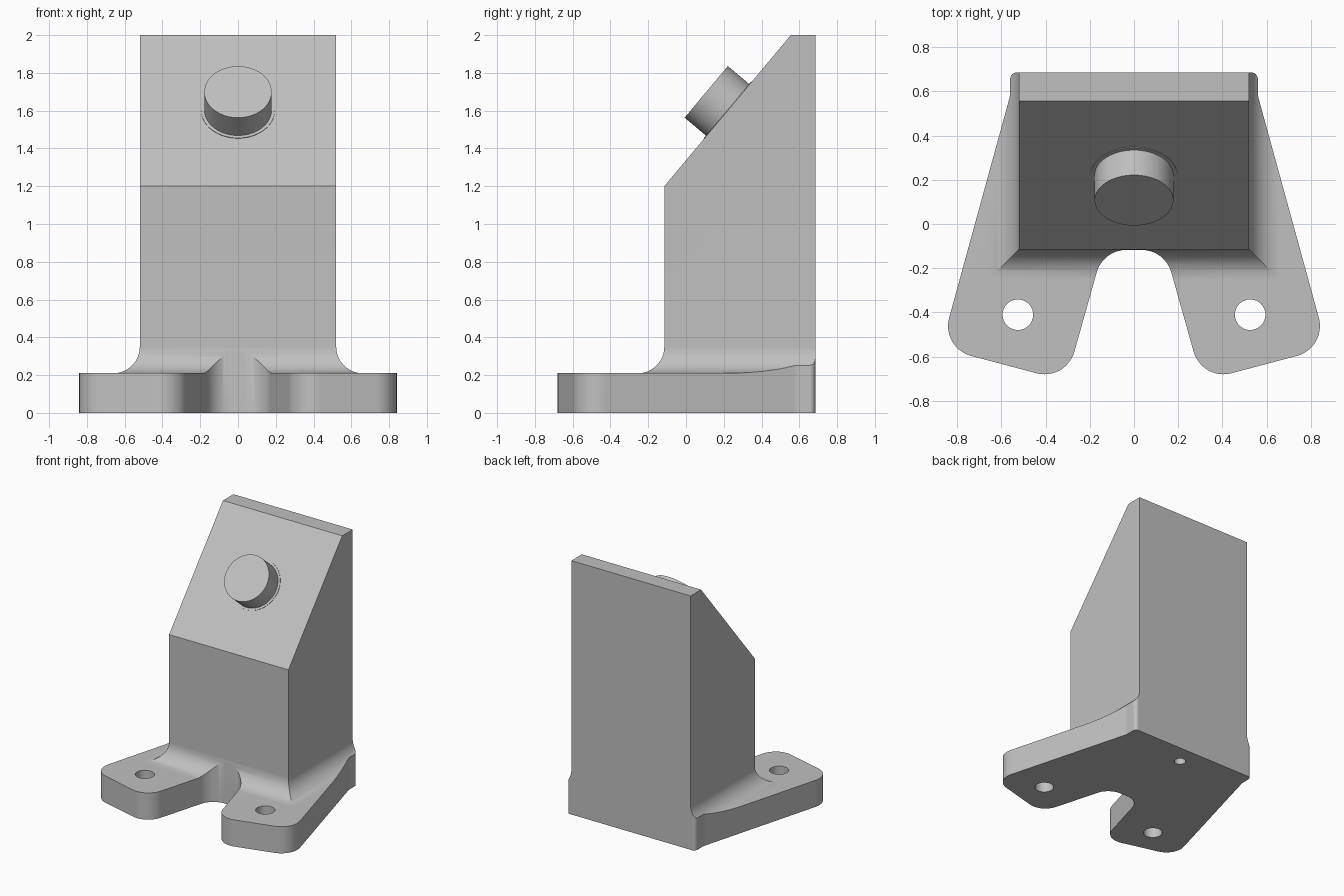
import bpy, bmesh, math
from mathutils import Vector, Matrix

if "Cube" in bpy.data.objects:
    bpy.data.objects.remove(bpy.data.objects["Cube"])

grey = bpy.data.materials.new("plain grey")
grey.use_nodes = True
grey.diffuse_color = (0.53, 0.53, 0.53, 1)
grey.node_tree.nodes["Principled BSDF"].inputs["Base Color"].default_value = grey.diffuse_color

HALF, FRONT, BACK = 0.52, -0.115, 0.685      # column footprint
PLATE, FILLET = 0.21, 0.14                   # plate height, fillet radius
SLOPE_FOOT = Vector((0, FRONT, 1.2))
SLOPE = Vector((0, -0.8, 0.67)).normalized()


def finish(name, bm):
    bmesh.ops.recalc_face_normals(bm, faces=bm.faces)
    mesh = bpy.data.meshes.new(name)
    bm.to_mesh(mesh)
    bm.free()
    mesh.materials.append(grey)
    obj = bpy.data.objects.new(name, mesh)
    bpy.context.collection.objects.link(obj)
    return obj


def activate(obj):
    bpy.ops.object.select_all(action='DESELECT')
    obj.select_set(True)
    bpy.context.view_layer.objects.active = obj


def smooth(obj):
    activate(obj)
    bpy.ops.object.shade_smooth_by_angle(angle=math.radians(25))
    mod = obj.modifiers.new("even shading", 'WEIGHTED_NORMAL')
    mod.keep_sharp = True


def cylinder(name, centre, radius, depth, axis=Vector((0, 0, 1))):
    bm = bmesh.new()
    turn = axis.to_track_quat('Z', 'Y').to_matrix().to_4x4()
    bmesh.ops.create_cone(bm, cap_ends=True, segments=64, radius1=radius, radius2=radius,
                          depth=depth, matrix=Matrix.Translation(centre) @ turn)
    return finish(name, bm)


def boolean(obj, cutter, operation):
    cutter.hide_render = True
    mod = obj.modifiers.new("cut", 'BOOLEAN')
    mod.operation, mod.object, mod.solver = operation, cutter, 'EXACT'
    activate(obj)
    bpy.ops.object.modifier_apply(modifier=mod.name)
    bpy.data.objects.remove(cutter)


def rounded(corners, steps=12):
    """Replace each corner (x, y, radius) of a closed polygon by an arc."""
    out = []
    for i, (x, y, r) in enumerate(corners):
        p = Vector((x, y))
        a = (Vector(corners[i - 1][:2]) - p).normalized()
        b = (Vector(corners[(i + 1) % len(corners)][:2]) - p).normalized()
        half = a.angle(b) / 2
        centre = p + (a + b).normalized() * r / math.sin(half)
        start = p + a * r / math.tan(half) - centre
        end = p + b * r / math.tan(half) - centre
        sweep = math.pi - 2 * half
        for k in range(steps + 1):
            t = k / steps
            out.append(centre + (start * math.sin((1 - t) * sweep)
                                 + end * math.sin(t * sweep)) / math.sin(sweep))
    return out


# Body: stacked rectangles for plate, curved flare and column
rings = [(1, 0), (1, PLATE)]
for k in range(17):
    a = math.pi / 2 * k / 16
    rings.append((FILLET * (1 - math.sin(a)), PLATE + FILLET * (1 - math.cos(a))))
rings.append((0, 2))
bm = bmesh.new()
loops = []
for d, z in rings:
    x, y0, y1 = HALF + d, FRONT - d, BACK + 0.05
    loops.append([bm.verts.new(c) for c in ((-x, y0, z), (x, y0, z), (x, y1, z), (-x, y1, z))])
for low, high in zip(loops, loops[1:]):
    for i in range(4):
        j = (i + 1) % 4
        bm.faces.new((low[i], low[j], high[j], high[i]))
bm.faces.new(loops[0][::-1])
bm.faces.new(loops[-1])
# Slanted front of the column
cut = bmesh.ops.bisect_plane(bm, geom=bm.verts[:] + bm.edges[:] + bm.faces[:], dist=1e-5,
                             plane_co=SLOPE_FOOT, plane_no=SLOPE, clear_outer=True)
bmesh.ops.holes_fill(bm, edges=[e for e in bm.edges if e.is_boundary])
body = finish("bracket_body", bm)

# Plan outline with two splayed feet and a slot between them
side = [(0.56, BACK, 0.03), (0.56, 0.58, 0.1), (0.873, -0.56, 0.14),
        (0.307, -0.71, 0.14), (0.14, FRONT - 0.002, 0.14)]
outline = rounded(side + [(-x, y, r) for x, y, r in reversed(side)])
bm = bmesh.new()
face = bm.faces.new([bm.verts.new((p.x, p.y, -0.5)) for p in outline])
top = bmesh.ops.extrude_face_region(bm, geom=[face])
bmesh.ops.translate(bm, vec=(0, 0, 3),
                    verts=[v for v in top["geom"] if isinstance(v, bmesh.types.BMVert)])
boolean(body, finish("outline_cutter", bm), 'INTERSECT')

# Foot holes and the small blind hole underneath
for x in (-0.525, 0.525):
    boolean(body, cylinder("foot_hole", (x, -0.41, 0.1), 0.069, 0.5), 'DIFFERENCE')
boolean(body, cylinder("blind_hole", (0, 0.53, 0), 0.042, 0.5), 'DIFFERENCE')
smooth(body)

# Round pin on the slanted face, with a thin collar at its foot
seat = Vector((0, 0.222, 1.603))
smooth(cylinder("pin", seat + SLOPE * 0.065, 0.178, 0.17, SLOPE))
smooth(cylinder("pin_collar", seat, 0.195, 0.006, SLOPE))
